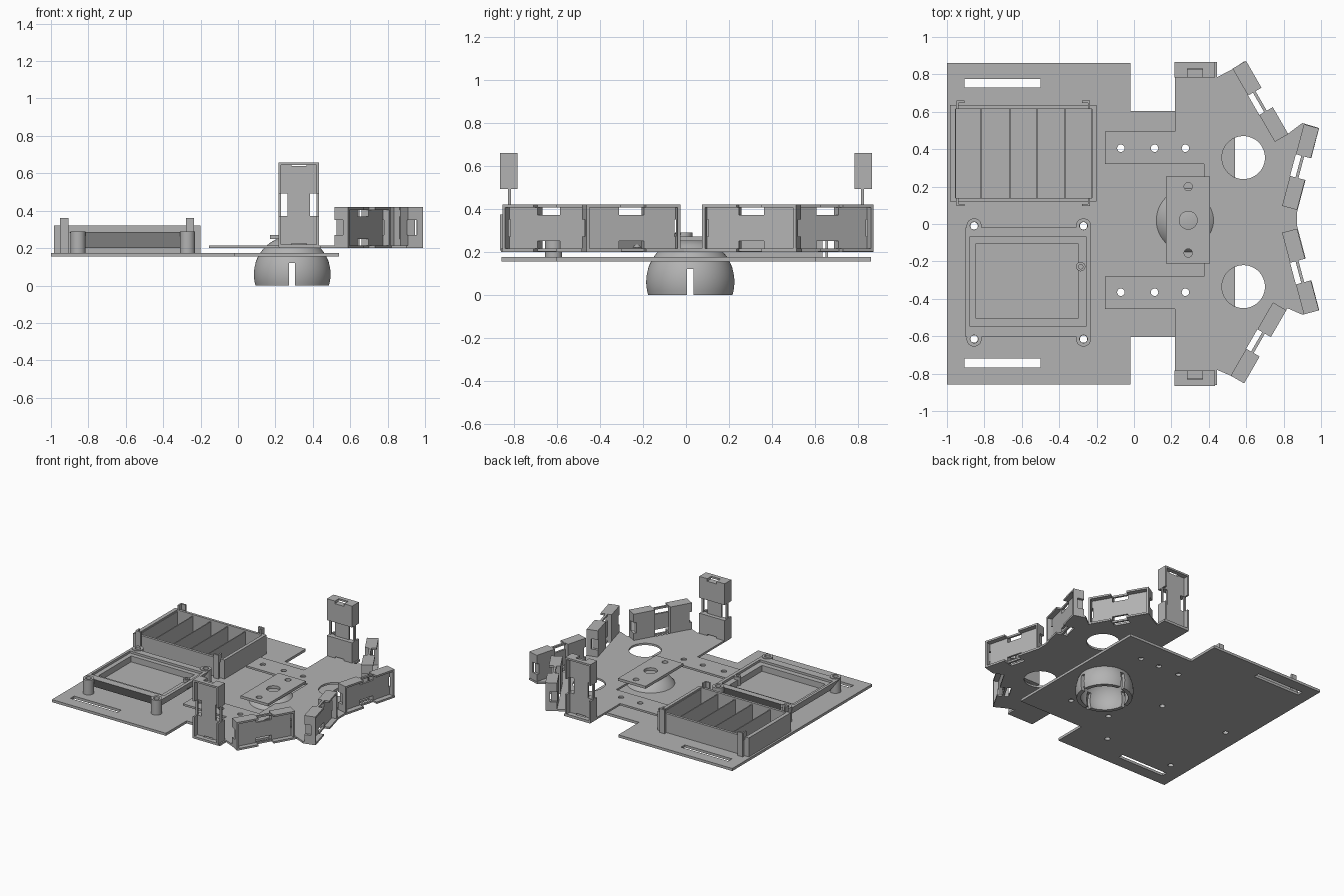
import bpy, bmesh, math
from mathutils import Matrix, Vector

cube = bpy.data.objects.get("Cube")
if cube:
    bpy.data.objects.remove(cube, do_unlink=True)

grey = bpy.data.materials.new("plain_grey")
grey.use_nodes = True
COLOUR = (0.45, 0.45, 0.45, 1)
grey.diffuse_color = COLOUR
grey.node_tree.nodes["Principled BSDF"].inputs["Base Color"].default_value = COLOUR


def box(bm, x, y, z, matrix=Matrix()):
    """Box from three (low, high) ranges."""
    size = Matrix.Diagonal((x[1] - x[0], y[1] - y[0], z[1] - z[0], 1))
    mid = Matrix.Translation([sum(r) / 2 for r in (x, y, z)])
    bmesh.ops.create_cube(bm, size=1, matrix=matrix @ mid @ size)


def cyl(bm, x, y, z, r, seg=32):
    mid = Matrix.Translation((x, y, sum(z) / 2))
    bmesh.ops.create_cone(bm, cap_ends=True, segments=seg, radius1=r, radius2=r,
                          depth=z[1] - z[0], matrix=mid)


def prism(bm, pts, z):
    face = bm.faces.new([bm.verts.new((x, y, z[0])) for x, y in pts])
    out = bmesh.ops.extrude_face_region(bm, geom=[face])["geom"]
    verts = [v for v in out if isinstance(v, bmesh.types.BMVert)]
    bmesh.ops.translate(bm, verts=verts, vec=(0, 0, z[1] - z[0]))


def add(name, bm):
    bmesh.ops.recalc_face_normals(bm, faces=bm.faces)
    mesh = bpy.data.meshes.new(name)
    bm.to_mesh(mesh)
    bm.free()
    obj = bpy.data.objects.new(name, mesh)
    bpy.context.collection.objects.link(obj)
    return obj


def make(name, bm, cut=None, smooth=False):
    """Turn a bmesh into an object, with an optional cutter baked in."""
    obj = add(name, bm)
    obj.data.materials.append(grey)
    bpy.ops.object.select_all(action="DESELECT")
    obj.select_set(True)
    bpy.context.view_layer.objects.active = obj
    if cut:
        cutter = add("cutter", cut)
        cutter.hide_render = True
        mod = obj.modifiers.new("cut", "BOOLEAN")
        mod.object, mod.solver, mod.use_self = cutter, "EXACT", True
        bpy.ops.object.modifier_apply(modifier=mod.name)
        bpy.data.objects.remove(cutter, do_unlink=True)
    if smooth:
        bpy.ops.object.shade_smooth_by_angle(angle=math.radians(35))
    return obj


def new():
    return bmesh.new()


THROUGH = (0.1, 0.4)
CX, CY = 0.29, 0.02                      # caster centre
SCREWS = [(x, y) for x in (-0.07, 0.11, 0.275) for y in (0.405, -0.365)]
EARS = [(x, y) for x in (-0.855, -0.27) for y in (-0.01, -0.615)]


# Sensor holder frames: u along the length, v outward, w across the width
def frame_matrix(origin, u, v, w):
    m = Matrix((u, v, w)).transposed().to_4x4()
    m.translation = Vector(origin)
    return m


flat_frames = []
for x, y, deg in ((0.64, 0.635, 30), (0.85, 0.315, -15),
                  (0.85, -0.265, 15), (0.63, -0.615, -30)):
    a = math.radians(deg)
    out = (math.cos(a), math.sin(a), 0)
    flat_frames.append(frame_matrix((x, y, 0.31), (-out[1], out[0], 0), out, (0, 0, 1)))
tall_frames = [frame_matrix((0.325, s * 0.782, 0.432), (0, 0, 1), (0, s, 0), (1, 0, 0))
               for s in (1, -1)]

# Lower plate
bm, cut = new(), new()
prism(bm, [(-1, -0.857), (-0.02, -0.857), (-0.02, -0.603), (0.54, -0.603),
           (0.54, 0.605), (-0.02, 0.605), (-0.02, 0.86), (-1, 0.86)], (0.155, 0.175))
for y in (0.752, -0.743):
    box(cut, (-0.905, -0.5), (y - 0.023, y + 0.023), THROUGH)
for x, y in SCREWS + EARS:
    cyl(cut, x, y, THROUGH, 0.02, 20)
cyl(cut, CX, CY, THROUGH, 0.16)
make("lower_plate", bm, cut)

# Upper plate
bm, cut = new(), new()
prism(bm, [(-0.155, 0.495), (0.22, 0.495), (0.22, 0.865), (0.445, 0.865), (0.445, 0.785),
           (0.53, 0.83), (0.59, 0.87), (0.82, 0.48), (0.9, 0.54), (0.99, 0.513),
           (0.872, 0.064), (0.872, -0.01), (0.99, -0.46), (0.9, -0.485), (0.82, -0.45),
           (0.59, -0.85), (0.515, -0.81), (0.445, -0.78), (0.445, -0.86), (0.22, -0.86),
           (0.22, -0.455), (-0.155, -0.455), (-0.155, -0.28), (0.375, -0.28),
           (0.375, 0.32), (-0.155, 0.32)], (0.2, 0.215))
for x, y in SCREWS:
    cyl(cut, x, y, THROUGH, 0.02, 20)
for y in (0.355, -0.335):
    cyl(cut, 0.585, y, THROUGH, 0.115, 48)
for m in flat_frames:
    box(cut, (-0.06, 0.06), (0, 0.1), (-0.15, 0), m)
make("upper_plate", bm, cut)

# Sensor holders
L, W, D, WALL = 0.226, 0.109, 0.083, 0.014
for i, m in enumerate(flat_frames + tall_frames):
    bm, cut = new(), new()
    box(bm, (-L, L), (0, D), (-W, W), m)
    box(cut, (WALL - L, L - WALL), (0.045, 0.2), (WALL - W, W - WALL), m)   # tray
    box(cut, (-0.06, 0.06), (-0.1, 0.03), (-0.2, 0.2), m)                   # back groove
    box(cut, (-0.06, 0.06), (0.046, 0.2), (-0.2, 0.2), m)                   # rim gap
    for s in (1, -1):
        box(cut, (-0.06, 0.06), (-0.1, 0.2), sorted((s * (W - WALL), s * 0.06)), m)
        box(cut, sorted((s * (L - 0.02), s * 0.3)), (-0.1, 0.05), (-0.04, 0.04), m)
    make(f"sensor_holder_{i + 1}", bm, cut)

# Caster dome: hollow, revolved, with four slots
R, MID, STEPS = 0.206, 0.06, 14


def arc(r, z_top):
    zs = [z_top * k / STEPS for k in range(STEPS + 1)]
    return [(math.sqrt(r * r - (z - MID) ** 2), z) for z in zs]


outline = arc(R, 0.25) + [(0, 0.25), (0, 0.21)] + arc(0.178, 0.21)[::-1]
bm, cut = new(), new()
verts = [bm.verts.new((CX + r, CY, z)) for r, z in outline]
edges = [bm.edges.new((a, b)) for a, b in zip(verts, verts[1:] + verts[:1])]
bmesh.ops.spin(bm, geom=verts + edges, cent=(CX, CY, 0), axis=(0, 0, 1),
               angle=math.tau, steps=48, use_merge=False)
bmesh.ops.remove_doubles(bm, verts=bm.verts, dist=0.0005)
box(cut, (CX - 0.3, CX + 0.3), (CY - 0.016, CY + 0.016), (-0.1, 0.12))
box(cut, (CX - 0.016, CX + 0.016), (CY - 0.3, CY + 0.3), (-0.1, 0.12))
make("caster_dome", bm, cut, smooth=True)

# Caster mounting plate
bm, cut = new(), new()
box(bm, (0.17, 0.405), (-0.21, 0.255), (0.25, 0.27))
for y in (0.2, -0.155):
    cyl(cut, CX, y, THROUGH, 0.022, 24)
cyl(cut, CX, CY, THROUGH, 0.048)
make("caster_plate", bm, cut)

# Battery tray with five bays
bm, cut = new(), new()
box(bm, (-0.985, -0.2), (0.12, 0.635), (0.175, 0.322))
walls = [-0.955, -0.82, -0.665, -0.52, -0.37, -0.225]
for a, b in zip(walls, walls[1:]):
    box(cut, (a + 0.004, b - 0.004), (0.14, 0.615), (0.19, 0.5))
box(cut, (-0.955, -0.225), (0.14, 0.615), (0.31, 0.5))
make("battery_tray", bm, cut)

# Corner clips of the battery tray
for i, (x, side) in enumerate([(x, s) for x in (-0.928, -0.257) for s in (1, -1)]):
    bm = new()
    y = 0.3775 + side * 0.2575
    box(bm, (x - 0.022, x + 0.022), sorted((y + side * 0.025, y + side * 0.012)), (0.175, 0.36))
    lip = x + (-0.017 if x < -0.5 else 0.017)
    box(bm, (lip - 0.006, lip + 0.006), sorted((y + side * 0.02, y - side * 0.02)), (0.3, 0.36))
    make(f"battery_clip_{i + 1}", bm)

# Screen bezel: flange over a tapered body, with a stepped window
bm, cut = new(), new()
box(bm, (-0.9, -0.23), (-0.605, -0.02), (0.2, 0.285))
for v in bm.verts:
    if v.co.z < 0.21:
        v.co.y += math.copysign(0.05, -0.31 - v.co.y)
        v.co.x += math.copysign(0.05, -0.565 - v.co.x)
box(cut, (-0.88, -0.255), (-0.545, -0.07), (0.268, 0.5))
box(cut, (-0.845, -0.3), (-0.505, -0.105), (0.222, 0.5))
for x, y in EARS:
    cyl(cut, x, y, THROUGH, 0.03, 24)
make("screen_bezel", bm, cut)

# Bezel posts and the small knob beside the window
for i, (x, y) in enumerate(EARS):
    bm, cut = new(), new()
    cyl(bm, x, y, (0.17, 0.29), 0.04)
    cyl(cut, x, y, THROUGH, 0.021, 24)
    make(f"bezel_post_{i + 1}", bm, cut, smooth=True)
bm, cut = new(), new()
cyl(bm, -0.285, -0.228, (0.22, 0.29), 0.025, 24)
cyl(cut, -0.285, -0.228, (0.26, 0.4), 0.012, 16)
make("bezel_knob", bm, cut, smooth=True)
